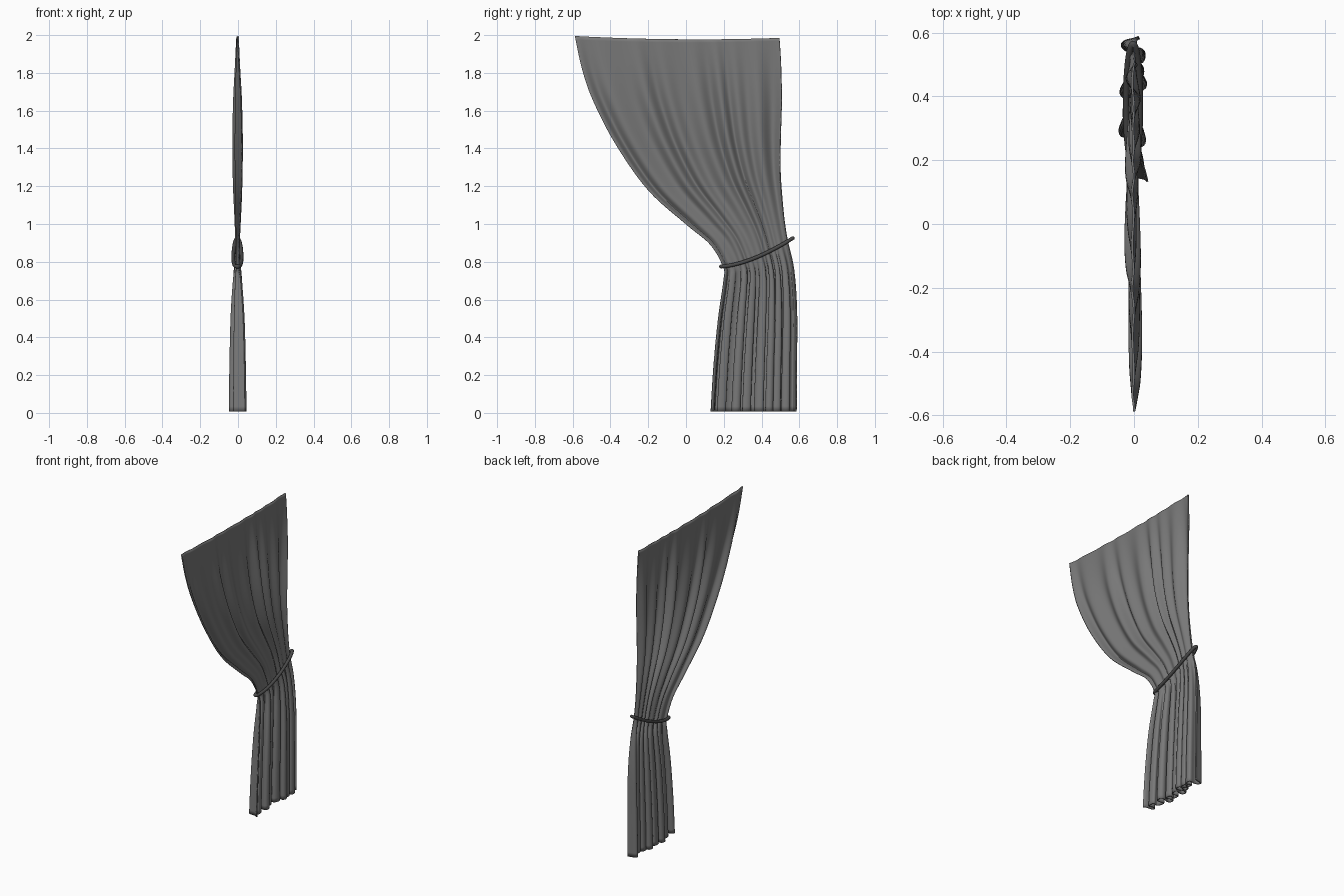
import bpy, bmesh, math

if "Cube" in bpy.data.objects:
    bpy.data.objects.remove(bpy.data.objects["Cube"])

# Rows down the cloth: left y, left z, right y, right z, fold depth, fold overlap
ROWS = [
    (-.588, 1.995, .495, 1.985, .003, 0),
    (-.55, 1.82, .503, 1.84, .010, 0),
    (-.49, 1.65, .506, 1.65, .018, 0),
    (-.37, 1.42, .50, 1.45, .022, 0),
    (-.20, 1.18, .499, 1.28, .019, 0),
    (0, 1.00, .510, 1.12, .012, 0),
    (.13, .89, .523, 1.00, .008, 0),
    (.198, .77, .540, .90, .008, .001),
    (.200, .70, .570, .76, .018, .005),
    (.172, .50, .585, .55, .030, .009),
    (.148, .25, .585, .27, .036, .011),
    (.133, .008, .583, .008, .039, .012),
]
TIE_ROW = 7
NU, NV = 200, 66


def sample(t):
    """Catmull-Rom blend of the rows."""
    i = min(int(t), len(ROWS) - 2)
    f = t - i
    a, b, c, d = (ROWS[min(max(i + k, 0), len(ROWS) - 1)] for k in (-1, 0, 1, 2))
    return [.5 * (2*q + (r - p)*f + (2*p - 5*q + 4*r - s)*f*f + (3*q - p - 3*r + s)*f**3)
            for p, q, r, s in zip(a, b, c, d)]


def cloth_point(u, t):
    yl, zl, yr, zr, amp, lap = sample(t)
    p = 2 * math.pi * (8.0 * u + .22 * math.sin(7 * u + 1) + .12 * math.sin(17 * u))
    vary = .74 + .26 * math.sin(19 * u + 2)
    x = amp * vary * math.sin(p) + amp * .3 * math.sin(9 * u + .6)
    edge = min(1, 8 * u, 8 * (1 - u))
    y = yl + (yr - yl) * u - lap * edge * math.sin(2 * p)
    sag = .022 * math.exp(-((t - TIE_ROW) / 1.2) ** 2) + .012 * math.exp(-t * t)
    return x - .003, y, zl + (zr - zl) * u - sag * 4 * u * (1 - u)


def grey(name, value):
    mat = bpy.data.materials.new(name)
    mat.diffuse_color = (value, value, value, 1)
    mat.use_nodes = True
    mat.node_tree.nodes["Principled BSDF"].inputs["Base Color"].default_value = mat.diffuse_color
    return mat


# Gathered cloth sheet
bm = bmesh.new()
grid = [[bm.verts.new(cloth_point(i / NU, j / NV * (len(ROWS) - 1)))
         for i in range(NU + 1)] for j in range(NV + 1)]
for j in range(NV):
    for i in range(NU):
        bm.faces.new((grid[j][i], grid[j + 1][i], grid[j + 1][i + 1], grid[j][i + 1]))
mesh = bpy.data.meshes.new("curtain_cloth")
bm.to_mesh(mesh)
bm.free()
mesh.shade_smooth()
mesh.materials.append(grey("dark_cloth", .19))
cloth = bpy.data.objects.new("curtain_cloth", mesh)
bpy.context.collection.objects.link(cloth)
solid = cloth.modifiers.new("thickness", 'SOLIDIFY')
solid.thickness = .007
solid.offset = 0

# Tie-back cord looped around the waist
curve = bpy.data.curves.new("tie_back", 'CURVE')
curve.dimensions = '3D'
curve.bevel_depth = .010
curve.bevel_resolution = 3
curve.materials.append(grey("darker_cord", .07))
N = 64
spline = curve.splines.new('POLY')
spline.points.add(N - 1)
spline.use_cyclic_u = True
for k in range(N):
    a = 2 * math.pi * k / N
    s = (1 - math.cos(a)) / 2
    spline.points[k].co = (.022 * math.sin(a) - .003, .185 + .38 * s, .775 + .15 * s ** 1.6, 1)
tie = bpy.data.objects.new("tie_back", curve)
bpy.context.collection.objects.link(tie)
